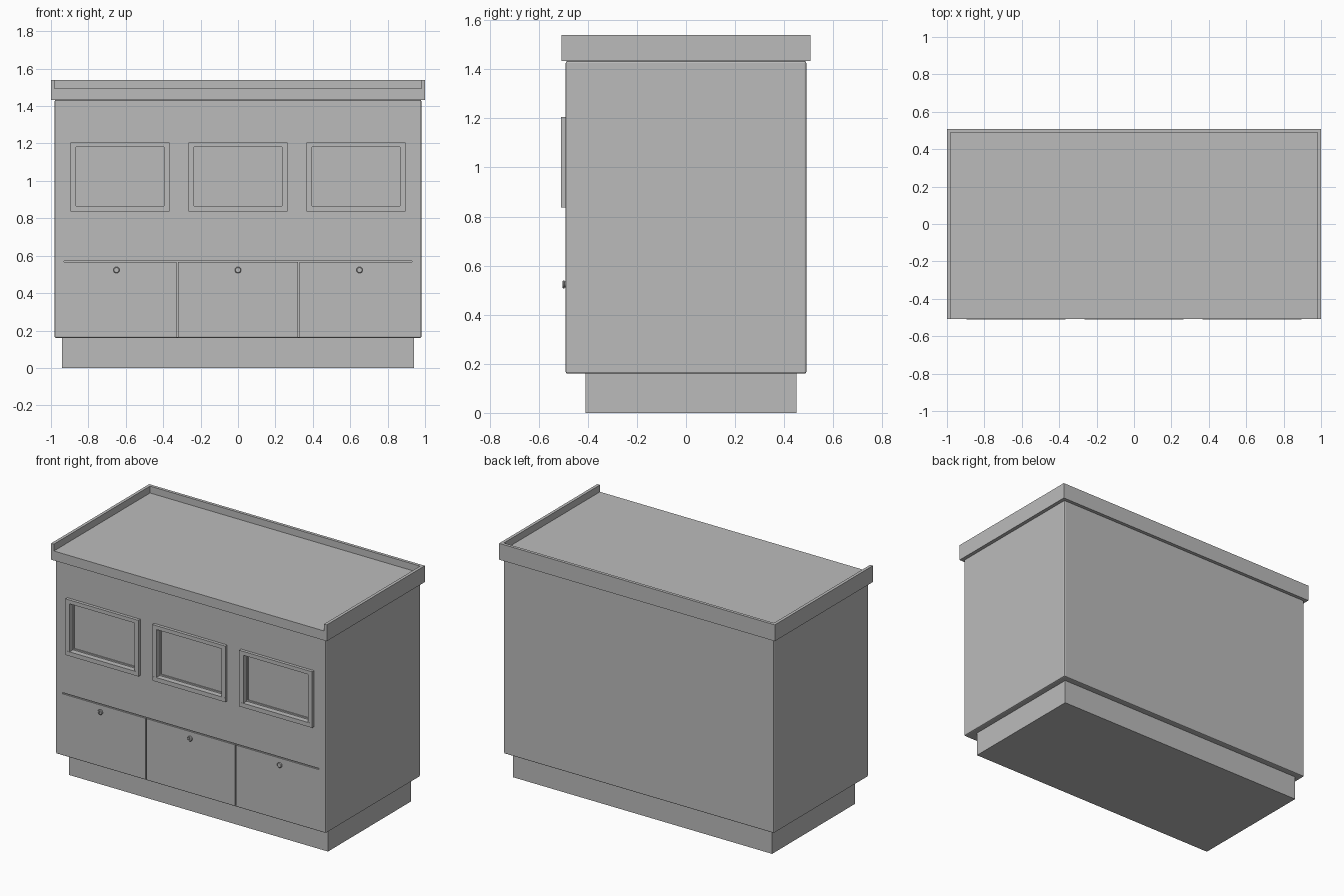
import bpy, bmesh, math
from mathutils import Matrix

if "Cube" in bpy.data.objects:
    bpy.data.objects.remove(bpy.data.objects["Cube"])

grey = bpy.data.materials.new("plain grey")
grey.diffuse_color = (0.5, 0.5, 0.5, 1)
grey.use_nodes = True
grey.node_tree.nodes["Principled BSDF"].inputs["Base Color"].default_value = grey.diffuse_color


def finish(name, bm):
    bmesh.ops.recalc_face_normals(bm, faces=bm.faces)
    me = bpy.data.meshes.new(name)
    bm.to_mesh(me)
    bm.free()
    me.materials.append(grey)
    ob = bpy.data.objects.new(name, me)
    bpy.context.collection.objects.link(ob)
    return ob


def box(name, x0, x1, y0, y1, z0, z1, bevel=0):
    bm = bmesh.new()
    m = Matrix.LocRotScale(((x0 + x1) / 2, (y0 + y1) / 2, (z0 + z1) / 2), None,
                           (x1 - x0, y1 - y0, z1 - z0))
    bmesh.ops.create_cube(bm, size=1, matrix=m)
    if bevel:
        bmesh.ops.bevel(bm, geom=bm.edges[:], offset=bevel, segments=2,
                        profile=0.5, affect='EDGES')
    return finish(name, bm)


def cut(target, cutter):
    mod = target.modifiers.new("cut", 'BOOLEAN')
    mod.operation = 'DIFFERENCE'
    mod.solver = 'EXACT'
    mod.object = cutter
    bpy.context.view_layer.objects.active = target
    bpy.ops.object.modifier_apply(modifier=mod.name)
    bpy.data.objects.remove(cutter)


FRONT = -0.49

# Plinth and cabinet body
box("plinth", -0.94, 0.94, -0.41, 0.45, 0, 0.165)
body = box("cabinet_body", -0.98, 0.98, FRONT, 0.49, 0.16, 1.433, bevel=0.007)

# Countertop with a raised lip on the sides and back
box("countertop", -1, 1, -0.508, 0.508, 1.433, 1.495)
box("back_lip", -0.98, 0.98, 0.488, 0.508, 1.495, 1.54)
for side, s in (("left", -1), ("right", 1)):
    a, b = sorted((s * 0.98, s))
    box(side + "_lip", a, b, -0.508, 0.508, 1.495, 1.54)

# Door gaps
cut(body, box("cutter", -0.93, 0.93, -0.6, FRONT + 0.01, 0.565, 0.573))
for x in (-0.325, 0.325):
    cut(body, box("cutter", x - 0.004, x + 0.004, -0.6, FRONT + 0.01, 0.165, 0.57))

# Recessed display windows with projecting frames
for i, cx in enumerate((-0.63, 0, 0.63)):
    cut(body, box("cutter", cx - 0.235, cx + 0.235, -0.6, FRONT + 0.015, 0.865, 1.18))
    cut(body, box("cutter", cx - 0.227, cx + 0.227, -0.6, FRONT + 0.022, 0.874, 1.163))
    for part, z0, z1 in (("bottom", 0.837, 0.865), ("top", 1.18, 1.205)):
        box(f"window_{part}_rail_{i}", cx - 0.265, cx + 0.265, -0.51, FRONT, z0, z1)
    for part, s in (("left", -1), ("right", 1)):
        a, b = sorted((cx + s * 0.235, cx + s * 0.265))
        box(f"window_{part}_stile_{i}", a, b, -0.509, FRONT, 0.865, 1.18)

# Door locks: a lathed profile of (radius, y), with a raised key bar
profile = ((0.012, FRONT), (0.012, -0.494), (0.017, -0.496),
           (0.017, -0.5), (0.013, -0.503))
N = 16
for i, cx in enumerate((-0.65, 0, 0.65)):
    bm = bmesh.new()
    rings = [[bm.verts.new((cx + r * math.cos(k * math.tau / N), y,
                            0.523 + r * math.sin(k * math.tau / N)))
              for k in range(N)] for r, y in profile]
    for lo, hi in zip(rings, rings[1:]):
        for k in range(N):
            n = (k + 1) % N
            bm.faces.new((lo[k], lo[n], hi[n], hi[k]))
    bm.faces.new(rings[0])
    bm.faces.new(rings[-1])
    lock = finish(f"door_lock_{i}", bm)
    cut(lock, box("cutter", cx - 0.002, cx + 0.002, -0.6, -0.5, 0.515, 0.531))
